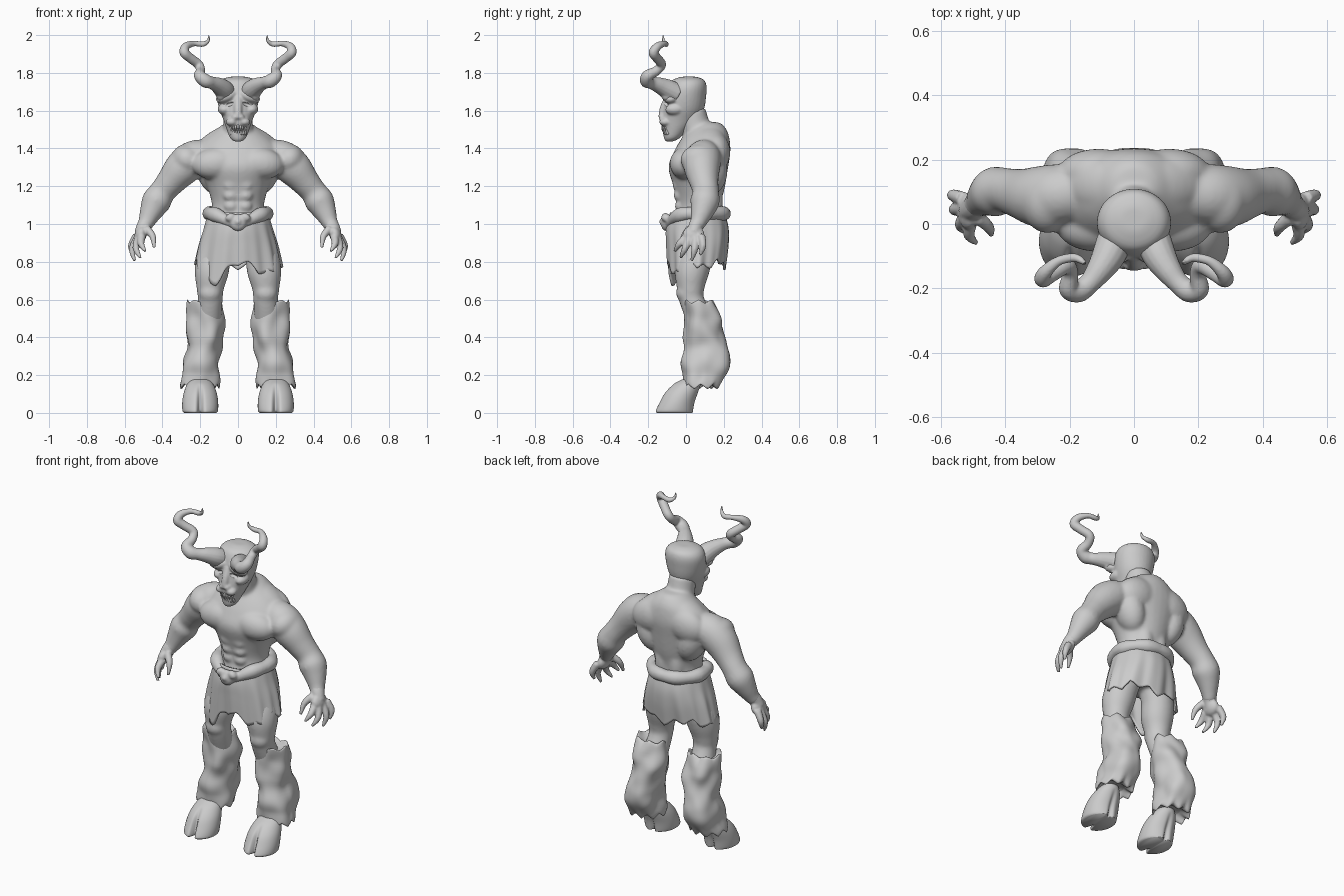
import bpy, bmesh
from math import sin, cos, pi, exp
from mathutils import Vector, Matrix, noise


def spline(pts, k):
    """Catmull-Rom through tuples of any length."""
    p = [pts[0]] + list(pts) + [pts[-1]]
    out = []
    for i in range(1, len(p) - 2):
        for j in range(k):
            t = j / k
            out.append([0.5 * (2 * b + (c - a) * t + (2 * a - 5 * b + 4 * c - d) * t * t
                        + (3 * b - a - 3 * c + d) * t ** 3)
                        for a, b, c, d in zip(p[i - 1], p[i], p[i + 1], p[i + 2])])
    return out + [list(pts[-1])]


def skin(bm, rings, caps=True):
    rows = [[bm.verts.new(co) for co in r] for r in rings]
    n = len(rows[0])
    for a, b in zip(rows, rows[1:]):
        for i in range(n):
            bm.faces.new((a[i], a[(i + 1) % n], b[(i + 1) % n], b[i]))
    if caps:
        bm.faces.new(rows[0])
        bm.faces.new(rows[-1])


def loft(bm, rings, n=32, k=4, deform=None, caps=True):
    """Horizontal ellipses (cx, cy, z, rx, ry); angle -pi/2 is the front."""
    path, out = spline(rings, k), []
    for i, (cx, cy, z, rx, ry) in enumerate(path):
        row, c = [], Vector((cx, cy, z))
        for j in range(n):
            a = 2 * pi * j / n - pi
            co = c + Vector((rx * cos(a), ry * sin(a), 0))
            row.append(deform(a, i / (len(path) - 1), co, c) if deform else co)
        out.append(row)
    skin(bm, out, caps)


def tube(bm, pts, n=14, k=5):
    """Round tube through (x, y, z, radius)."""
    path, out = spline(pts, k), []
    pos = [Vector(p[:3]) for p in path]
    u = None
    for i, p in enumerate(path):
        t = (pos[min(i + 1, len(pos) - 1)] - pos[max(i - 1, 0)]).normalized()
        u = t.orthogonal() if u is None else u - t * u.dot(t)
        u.normalize()
        v = t.cross(u)
        out.append([pos[i] + (u * cos(2 * pi * j / n) + v * sin(2 * pi * j / n)) * p[3] for j in range(n)])
    skin(bm, out)


def ball(bm, c, r, tilt=0):
    m = Matrix.Translation(c) @ Matrix.Rotation(tilt, 4, 'Y') @ Matrix.Diagonal((*r, 1))
    bmesh.ops.create_uvsphere(bm, u_segments=20, v_segments=12, radius=1, matrix=m)


def mirror(bm):
    d = bmesh.ops.duplicate(bm, geom=bm.verts[:] + bm.edges[:] + bm.faces[:])
    for g in d["geom"]:
        if isinstance(g, bmesh.types.BMVert):
            g.co.x *= -1


def finish(bm, name, voxel=0, smooth=5):
    bmesh.ops.recalc_face_normals(bm, faces=bm.faces)
    me = bpy.data.meshes.new(name)
    bm.to_mesh(me)
    bm.free()
    ob = bpy.data.objects.new(name, me)
    bpy.context.collection.objects.link(ob)
    me.shade_smooth()
    if voxel:
        m = ob.modifiers.new("fuse", 'REMESH')
        m.mode, m.voxel_size, m.use_smooth_shade = 'VOXEL', voxel, True
        m = ob.modifiers.new("soften", 'SMOOTH')
        m.factor, m.iterations = 0.5, smooth
    return ob


def zig(a, n):
    return abs((a * n / (2 * pi)) % 1 - 0.5) * 2


# body: arms, thighs and muscles on one side, mirrored, then the trunk
bm = bmesh.new()
tube(bm, [(.17, .1, 1.365, .085), (.235, .09, 1.345, .097), (.295, .085, 1.295, .096), (.355, .095, 1.225, .078),
          (.4, .105, 1.17, .07), (.432, .1, 1.12, .078), (.46, .085, 1.065, .062),
          (.485, .065, 1.01, .044), (.5, .05, .985, .04)], 20)
tube(bm, [(.08, .06, .93, .08), (.125, .05, .83, .09), (.14, .03, .74, .09), (.147, .025, .66, .073),
          (.147, .03, .6, .066), (.155, .07, .5, .07)], 20)
for c, r, tilt in [((.115, -.005, 1.32), (.13, .082, .085), .1),      # chest
                   ((.14, .13, 1.28), (.08, .09, .13), .3),           # lats
                   ((.11, .16, 1.38), (.13, .075, .1), .3),           # shoulder blade
                   ((.1, .12, 1.45), (.14, .085, .055), .5),          # trapezius
                   ((.27, .075, 1.34), (.08, .105, .085), .7),        # deltoid
                   ((.045, .145, 1.12), (.05, .05, .13), 0),          # lower back
                   ((.148, -.003, .635), (.06, .05, .055), 0),        # knee
                   ((.038, -.043, 1.205), (.042, .028, .033), 0),     # abdominals
                   ((.038, -.038, 1.15), (.04, .028, .031), 0),
                   ((.036, -.032, 1.095), (.038, .028, .031), 0)]:
    ball(bm, c, r, tilt)
mirror(bm)
loft(bm, [(0, .06, .87, .15, .11), (0, .065, 1, .15, .125), (0, .07, 1.1, .138, .115), (0, .07, 1.2, .165, .137),
          (0, .065, 1.3, .21, .158), (0, .085, 1.38, .23, .15), (0, .1, 1.44, .19, .132),
          (0, .112, 1.49, .13, .108), (0, .115, 1.53, .075, .075), (0, .115, 1.54, .04, .04)])
tube(bm, [(0, .1, 1.42, .09), (0, .055, 1.5, .08), (0, .03, 1.6, .075)], 20)
finish(bm, "body", .008, 16)

# hands with spread clawed fingers
bm = bmesh.new()
tube(bm, [(.485, .065, 1.01, .042), (.5, .05, .985, .038), (.515, .04, .95, .035)])
ball(bm, (.515, .04, .945), (.032, .058, .048), -.3)
for finger in ([(.535, .08, .94), (.565, .09, .885), (.56, .075, .835)],
               [(.53, .05, .93), (.56, .045, .865), (.547, .03, .805)],
               [(.525, .02, .93), (.54, -.005, .87), (.515, -.03, .82)],
               [(.51, 0, .93), (.513, -.035, .895), (.49, -.06, .855)],
               [(.485, .02, .975), (.452, -.01, .935), (.444, -.035, .875)]):
    tube(bm, [(*p, r) for p, r in zip(finger, (.022, .018, .008))], 10)
mirror(bm)
finish(bm, "hands", .006, 4)

# head with brow, cheeks and nose
bm = bmesh.new()
ball(bm, (.06, -.082, 1.675), (.06, .045, .033), .35)
ball(bm, (.072, -.06, 1.605), (.036, .05, .03), -.3)
ball(bm, (.033, -.11, 1.54), (.032, .032, .022))
ball(bm, (.016, -.125, 1.565), (.018, .02, .018))
mirror(bm)
loft(bm, [(0, -.088, 1.437, .02, .02), (0, -.075, 1.455, .042, .042), (0, -.055, 1.5, .06, .068),
          (0, -.033, 1.55, .077, .098), (0, -.012, 1.61, .1, .108), (0, 0, 1.68, .114, .107),
          (0, .008, 1.73, .113, .101), (0, .012, 1.762, .092, .084), (0, .015, 1.778, .05, .045), (0, .015, 1.78, .02, .02)])
tube(bm, [(0, -.09, 1.665, .026), (0, -.118, 1.61, .022), (0, -.125, 1.56, .022)])
head = finish(bm, "head", .006, 7)

# mouth and eye sockets carved from the head
bm = bmesh.new()
ball(bm, (.05, -.118, 1.632), (.03, .028, .011), .35)
mirror(bm)
ball(bm, (0, -.138, 1.5), (.05, .045, .02))
cutter = finish(bm, "face_cutter")
cutter.hide_render = True
cutter.hide_set(True)
m = head.modifiers.new("carve", 'BOOLEAN')
m.operation, m.object, m.solver = 'DIFFERENCE', cutter, 'EXACT'

# teeth
bm = bmesh.new()
for i in range(7):
    x = (i - 3) * .0125
    y = -.122 + 12 * x * x
    tube(bm, [(x, y, 1.526, .007), (x, y - .003, 1.51, .006), (x, y - .004, 1.492, .001)], 8, 2)
    tube(bm, [(x + .003, y + .01, 1.474, .007), (x + .003, y + .004, 1.49, .006), (x + .003, y, 1.506, .001)], 8, 2)
finish(bm, "teeth")

# twisted horns with swollen joints
bm = bmesh.new()
tube(bm, [(.06, -.05, 1.69, .056), (.08, -.1, 1.715, .052), (.108, -.145, 1.735, .042), (.14, -.185, 1.748, .033),
          (.172, -.208, 1.758, .036), (.203, -.202, 1.785, .031), (.198, -.155, 1.812, .025), (.21, -.13, 1.845, .025),
          (.255, -.155, 1.88, .025), (.284, -.172, 1.908, .026), (.276, -.15, 1.94, .022),
          (.235, -.115, 1.955, .015), (.185, -.105, 1.952, .014), (.158, -.118, 1.97, .009), (.154, -.122, 2.0, .004)], 16, 6)
ball(bm, (.085, -.1, 1.69), (.03, .035, .04), -.3)
mirror(bm)
finish(bm, "horns", .005, 3)

# ragged loincloth
def ragged(a, t, co, c):
    d = co - c
    co = c + d * (1 + .03 * t * sin(9 * a + 1) + .02 * t * sin(16 * a))
    lobe = .09 * exp(-((a + 2.2) / .4) ** 2) + .04 * exp(-((a + .75) / .4) ** 2)
    co.z -= t ** 2 * (lobe + .035 * zig(a, 12) + .015 * sin(5 * a))
    return co

bm = bmesh.new()
loft(bm, [(0, .06, 1.06, .16, .145), (0, .06, .98, .182, .165), (0, .06, .9, .208, .163), (0, .055, .805, .23, .152)],
     104, 6, ragged, False)
m = finish(bm, "loincloth").modifiers.new("cloth", 'SOLIDIFY')
m.thickness = .012

# rolled belt with buckle
bm = bmesh.new()
pts = []
for i in range(29):
    a = pi / 2 + 2 * pi * i / 28
    dip = max(0, -sin(a)) ** 4
    pts.append((.15 * cos(a), .06 + .143 * sin(a), 1.055 - .05 * dip, .038 - .006 * dip + .003 * sin(7 * a)))
tube(bm, pts, 14, 3)
ball(bm, (0, -.106, 1.008), (.045, .028, .046))
for s in (-1, 1):
    ball(bm, (s * .04, -.108, 1.035), (.028, .024, .022), s * .5)
ball(bm, (0, -.128, 1.012), (.018, .014, .018))
finish(bm, "belt", .007, 4)

# shaggy fur leggings
def shaggy(a, t, co, c):
    d = (co - c).normalized()
    co = co + d * .022 * noise.noise(Vector((co.x * 11, co.y * 11, co.z * 10)))
    co.z += .022 * zig(a, 7) * exp(-((t - 1 / 7) / .05) ** 2) - .03 * zig(a + .3, 9) * exp(-((t - 6 / 7) / .06) ** 2)
    return co

bm = bmesh.new()
loft(bm, [(.155, .055, .56, .06, .06), (.168, .068, .578, .088, .074), (.168, .09, .5, .1, .096),
          (.176, .1, .4, .094, .11), (.19, .108, .3, .097, .128), (.2, .1, .22, .1, .124),
          (.204, .075, .155, .097, .1), (.2, .05, .18, .06, .06)], 66, 6, shaggy)
mirror(bm)
finish(bm, "fur_leggings")

# cloven hooves
def cloven(a, t, co, c):
    cleft = exp(-((co.x - c.x) / .013) ** 2) * max(0, 1 - t * 1.2)
    co.y -= sin(a) * cleft * (.07 if sin(a) < 0 else .03)
    return co

bm = bmesh.new()
loft(bm, [(.2, -.06, .008, .085, .1), (.2, -.062, .02, .094, .103), (.2, -.047, .065, .095, .096),
          (.2, -.024, .115, .087, .09), (.2, .005, .158, .07, .075), (.2, .03, .185, .05, .05)], 80, 5, cloven)
mirror(bm)
for v in bm.verts:
    v.co.z = max(0, v.co.z - .008)
finish(bm, "hooves")
